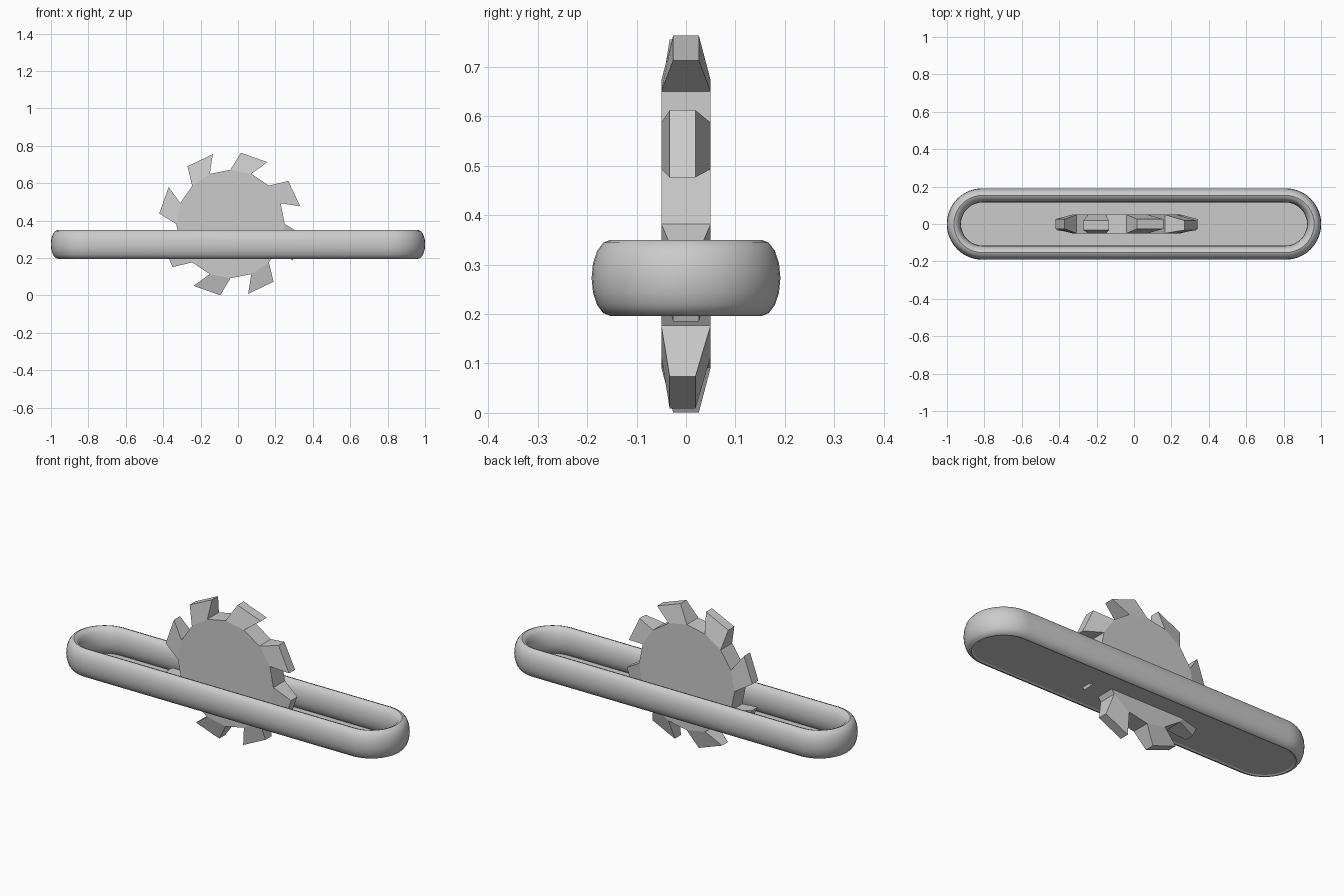
import bpy, bmesh
from math import cos, sin, pi, radians

if "Cube" in bpy.data.objects:
    bpy.data.objects.remove(bpy.data.objects["Cube"])


def make_object(name, bm, smooth):
    bmesh.ops.recalc_face_normals(bm, faces=bm.faces)
    mesh = bpy.data.meshes.new(name)
    bm.to_mesh(mesh)
    bm.free()
    ob = bpy.data.objects.new(name, mesh)
    bpy.context.collection.objects.link(ob)
    if smooth:
        bpy.context.view_layer.objects.active = ob
        ob.select_set(True)
        bpy.ops.object.shade_smooth_by_angle(angle=radians(40))
        ob.select_set(False)
    return ob


def stadium(radius, half=0.81, steps=20):
    """Outline of two half circles joined by straight sides."""
    pts = []
    for side in (0, 1):
        cx = half if side == 0 else -half
        for i in range(steps + 1):
            a = -pi / 2 + pi * side + pi * i / steps
            pts.append((cx + radius * cos(a), radius * sin(a)))
    return pts


def bridge_loops(bm, a, b):
    n = len(a)
    for i in range(n):
        j = (i + 1) % n
        bm.faces.new((a[i], a[j], b[j], b[i]))


# Tall oval tube swept round a long stadium loop
bm = bmesh.new()
loops = []
for k in range(16):
    t = 2 * pi * k / 16
    r, z = 0.153 + 0.038 * cos(t), 0.273 + 0.077 * sin(t)
    loops.append([bm.verts.new((x, y, z)) for x, y in stadium(r)])
for k in range(16):
    bridge_loops(bm, loops[k], loops[(k + 1) % 16])
make_object("ring_frame", bm, True)

# Thin floor closing the bottom of the ring
bm = bmesh.new()
low, high = [[bm.verts.new((x, y, z)) for x, y in stadium(0.143)] for z in (0.2, 0.204)]
bridge_loops(bm, low, high)
bm.faces.new(low)
bm.faces.new(high)
make_object("ring_floor", bm, False)

# Upright saw blade: sixteen-sided disc with eight raked, tapered teeth
CX, CZ = -0.04, 0.382


def polar(bm, r, deg, y):
    a = radians(deg)
    return bm.verts.new((CX + r * cos(a), y, CZ + r * sin(a)))


bm = bmesh.new()
front, back = [[polar(bm, 0.29, 22.5 * i, y) for i in range(16)] for y in (-0.05, 0.05)]
bm.faces.new(front)
bm.faces.new(back)
for i in range(16):
    j = (i + 1) % 16
    base = (front[i], front[j], back[j], back[i])
    if i % 2 == 0:
        bm.faces.new(base)
        continue
    # Tooth on every second side, the tip leaning clockwise
    shift = 0.0 if i % 4 == 3 else -0.007
    start, end = 22.5 * i - 8.3, 22.5 * (i + 1) - 8.3
    tip = [polar(bm, 0.385, a, y + shift) for a, y in
           ((start, -0.026), (end, -0.026), (end, 0.026), (start, 0.026))]
    bridge_loops(bm, base, tip)
    bm.faces.new(tip)
make_object("saw_blade", bm, False)
